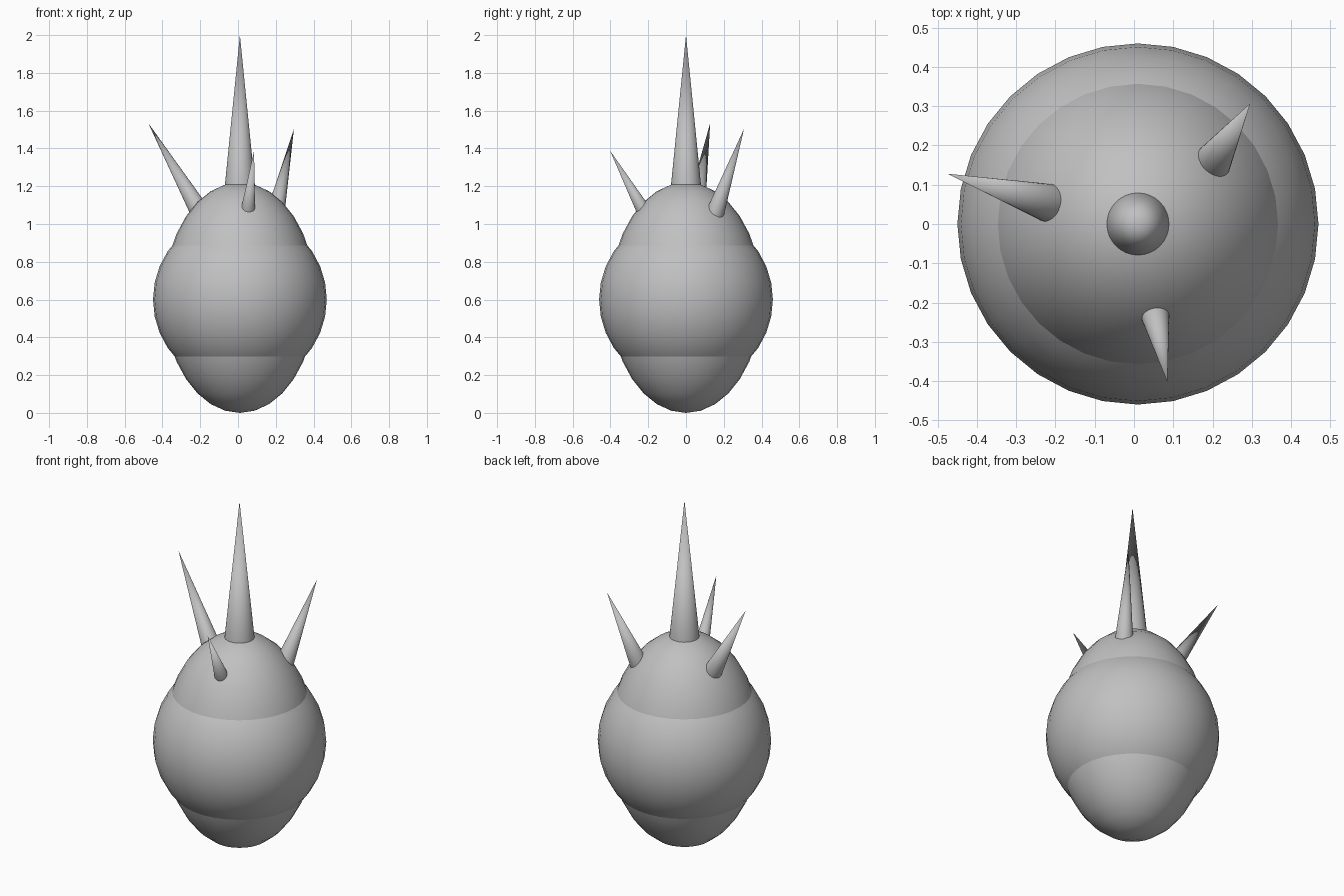
import bpy
from mathutils import Vector

if "Cube" in bpy.data.objects:
    bpy.data.objects.remove(bpy.data.objects["Cube"])

# One flat grey for the whole model
grey = bpy.data.materials.new("plain grey")
grey.diffuse_color = (0.53, 0.53, 0.53, 1)
grey.use_nodes = True
grey.node_tree.nodes["Principled BSDF"].inputs["Base Color"].default_value = grey.diffuse_color

CX = 0.01  # the body axis sits slightly off centre


def finish(name):
    obj = bpy.context.object
    obj.name = name
    obj.data.materials.append(grey)
    bpy.ops.object.shade_smooth_by_angle()
    return obj


def ellipsoid(name, z, radius, half_height):
    bpy.ops.mesh.primitive_uv_sphere_add(segments=32, ring_count=16, radius=1, location=(CX, 0, z))
    bpy.context.object.scale = (radius, radius, half_height)
    bpy.ops.object.transform_apply(location=False, rotation=False, scale=True)
    finish(name)


def spike(name, base, tip, radius, sink):
    """Cone from a point on the body to its tip, with its foot sunk a little into the body."""
    base, tip = Vector(base), Vector(tip)
    axis = tip - base
    foot = base - axis.normalized() * sink
    depth = (tip - foot).length
    bpy.ops.mesh.primitive_cone_add(vertices=32, radius1=radius * depth / axis.length, radius2=0,
                                    depth=depth, location=(foot + tip) / 2)
    bpy.context.object.rotation_euler = axis.to_track_quat('Z', 'Y').to_euler()
    finish(name)


# Egg-shaped core with a round belly swelling out of it
ellipsoid("core", 0.61, 0.403, 0.61)
ellipsoid("belly", 0.60, 0.46, 0.46)

# Tall centre spike and three smaller ones around it
spike("centre_spike", (CX, 0, 1.21), (CX, 0, 2.0), 0.079, 0.02)
spike("left_spike", (-0.222, 0.055, 1.10), (-0.475, 0.128, 1.534), 0.048, 0.04)
spike("back_right_spike", (0.205, 0.165, 1.09), (0.296, 0.307, 1.503), 0.045, 0.04)
spike("front_spike", (0.055, -0.238, 1.095), (0.085, -0.402, 1.388), 0.035, 0.03)
